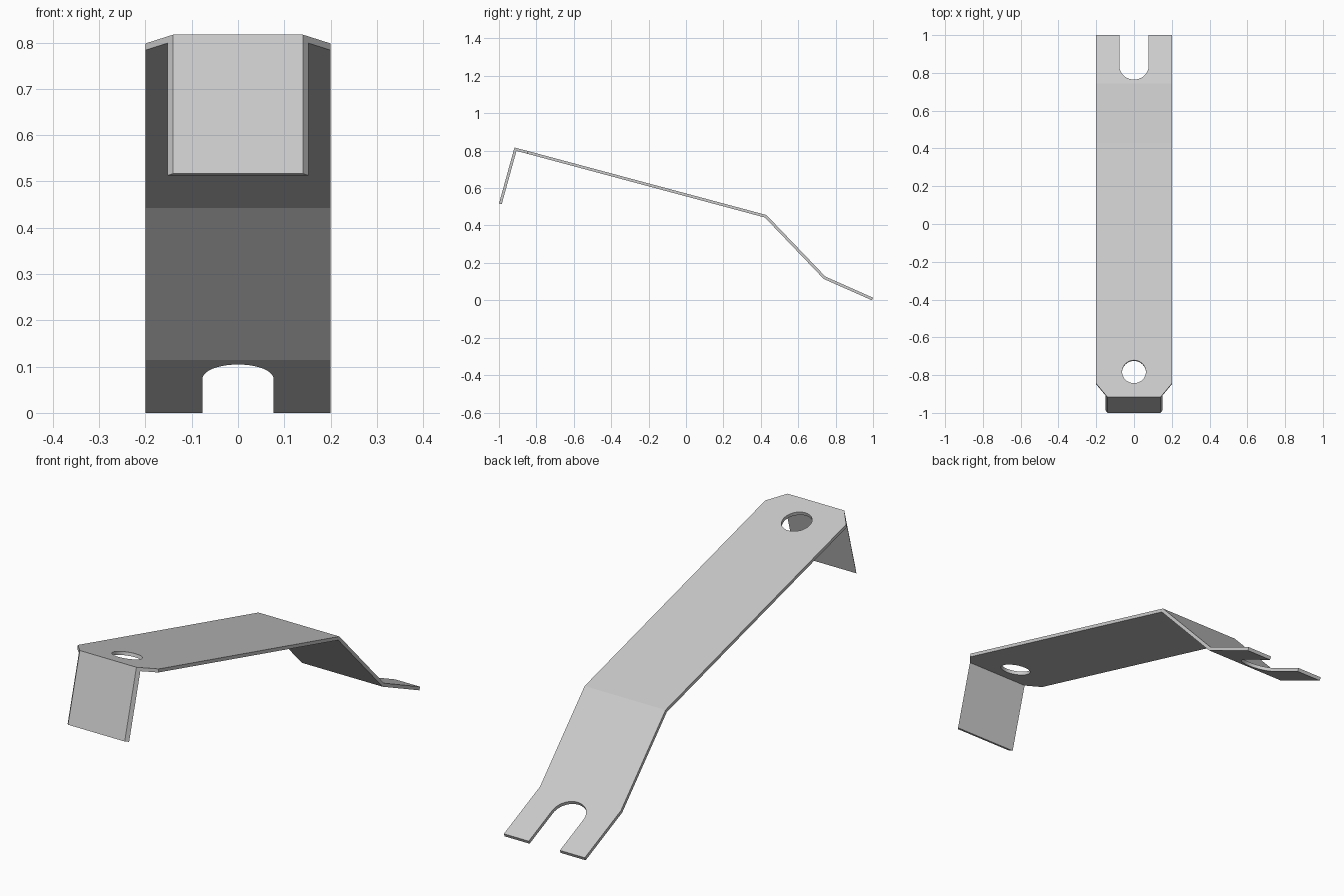
import bpy, bmesh
from math import radians, sin, cos, pi
from mathutils import Vector, Matrix

cube = bpy.data.objects.get("Cube")
if cube:
    bpy.data.objects.remove(cube)

THICK = 0.015

steel = bpy.data.materials.new("grey_steel")
steel.use_nodes = True
GREY = (0.6, 0.6, 0.6, 1)
steel.diffuse_color = GREY
steel.node_tree.nodes["Principled BSDF"].inputs["Base Color"].default_value = GREY


def new_object(name, bm):
    bmesh.ops.recalc_face_normals(bm, faces=bm.faces)
    mesh = bpy.data.meshes.new(name)
    bm.to_mesh(mesh)
    bm.free()
    mesh.materials.append(steel)
    obj = bpy.data.objects.new(name, mesh)
    bpy.context.collection.objects.link(obj)
    return obj


# Bent strip: outer (y, z) path with outer and inner half widths
stations = [
    ((-1.0, 0.517), 0.14, 0.152),     # flap lower edge
    ((-0.917, 0.817), 0.14, 0.152),   # flap fold
    ((-0.845, 0.798), 0.2, 0.2),      # end of clipped corners
    ((0.43, 0.456), 0.2, 0.2),        # upper bend
    ((0.745, 0.127), 0.2, 0.2),       # lower bend
    ((1.0, 0.0137), 0.2, 0.2),        # fork tips
]
path = [Vector(s[0]) for s in stations]


def inner_point(i):
    """Mitred offset of a path point towards the underside."""
    normals = []
    for a, b in ((i - 1, i), (i, i + 1)):
        if a >= 0 and b < len(path):
            d = (path[b] - path[a]).normalized()
            normals.append(Vector((d.y, -d.x)))
    m = sum(normals, Vector((0, 0))).normalized()
    return path[i] + m * THICK / m.dot(normals[0])


bm = bmesh.new()
rings = []
for i, (_, wide_out, wide_in) in enumerate(stations):
    o, n = path[i], inner_point(i)
    corners = ((-wide_out, o), (wide_out, o), (wide_in, n), (-wide_in, n))
    rings.append([bm.verts.new((x, p.x, p.y)) for x, p in corners])
for a, b in zip(rings, rings[1:]):
    for k in range(4):
        j = (k + 1) % 4
        bm.faces.new((a[k], a[j], b[j], b[k]))
bm.faces.new(rings[0])
bm.faces.new(rings[-1])
bracket = new_object("bent_bracket", bm)


# Cutters: flat outlines pushed through the sheet at right angles to it
def arc(radius, start, end, count):
    return [(radius * cos(start + (end - start) * k / count),
             radius * sin(start + (end - start) * k / count)) for k in range(count + 1)]


def cut(name, outline, centre, tilt):
    bm = bmesh.new()
    face = bm.faces.new([bm.verts.new((x, y, -0.05)) for x, y in outline])
    ext = bmesh.ops.extrude_face_region(bm, geom=[face])
    top = [v for v in ext["geom"] if isinstance(v, bmesh.types.BMVert)]
    bmesh.ops.translate(bm, verts=top, vec=(0, 0, 0.1))
    bm.transform(Matrix.Translation(centre) @ Matrix.Rotation(radians(-tilt), 4, "X"))
    cutter = new_object(name, bm)
    cutter.hide_render = True
    mod = bracket.modifiers.new(name, "BOOLEAN")
    mod.operation = "DIFFERENCE"
    mod.solver = "EXACT"
    mod.object = cutter
    bpy.context.view_layer.objects.active = bracket
    bpy.ops.object.modifier_apply(modifier=name)
    bpy.data.objects.remove(cutter)


cut("round_hole", arc(0.063, 0, 2 * pi, 40)[:-1], (0, -0.782, 0.781), 15)
slot = arc(0.077, pi, 2 * pi, 24) + [(0.077, 0.3), (-0.077, 0.3)]
cut("fork_slot", slot, (0, 0.835, 0.087), 24)

# Smooth hole walls, crisp bends
bpy.ops.object.select_all(action="DESELECT")
bracket.select_set(True)
bpy.context.view_layer.objects.active = bracket
bpy.ops.object.shade_smooth_by_angle(angle=radians(18))
